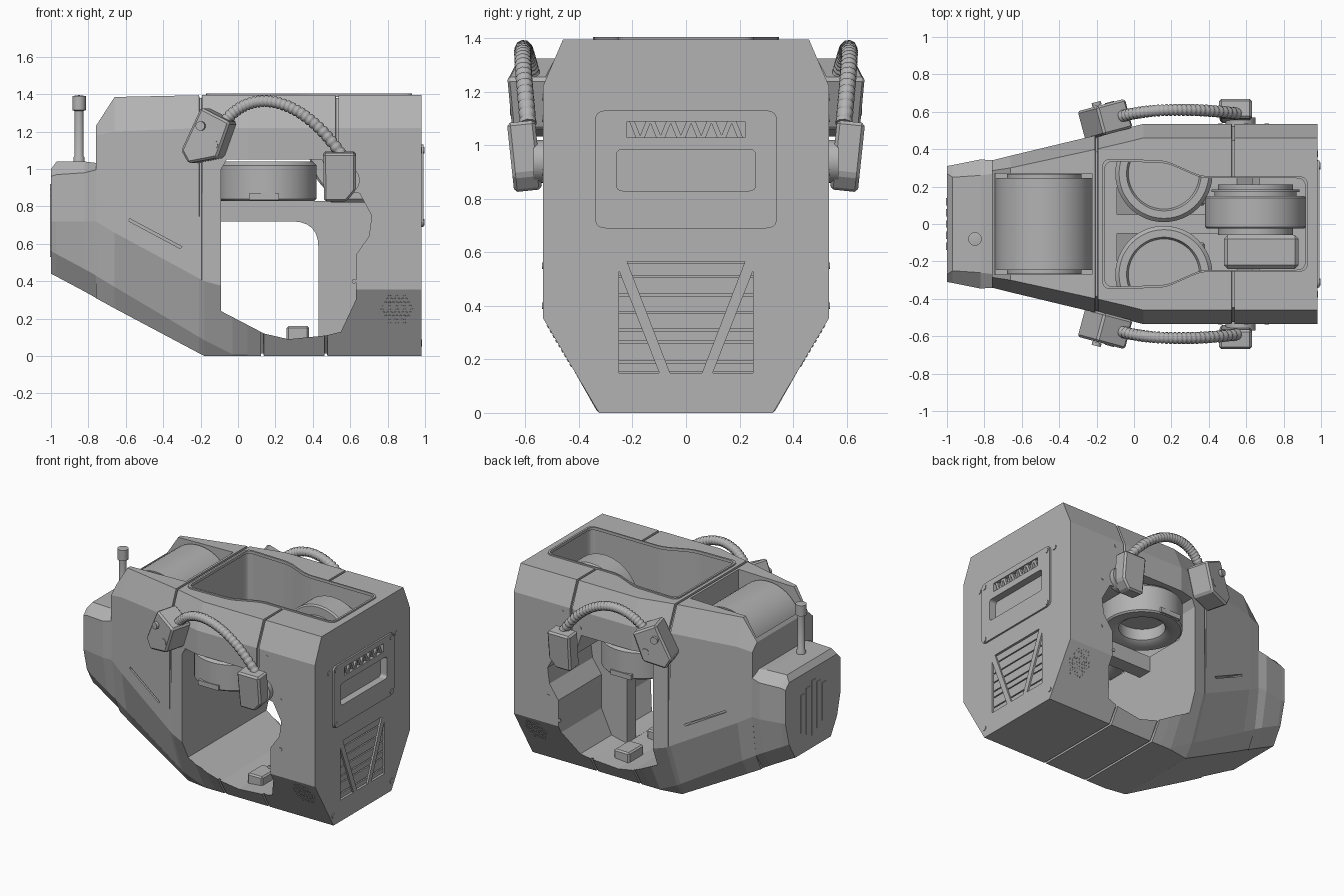
import bpy, bmesh, math
from mathutils import Vector, Matrix
from mathutils.geometry import interpolate_bezier

if "Cube" in bpy.data.objects:
    bpy.data.objects.remove(bpy.data.objects["Cube"], do_unlink=True)

grey = bpy.data.materials.new("painted grey")
grey.use_nodes = True
grey.diffuse_color = (0.45, 0.45, 0.45, 1)
grey.node_tree.nodes["Principled BSDF"].inputs["Base Color"].default_value = grey.diffuse_color


def activate(obj):
    bpy.ops.object.select_all(action="DESELECT")
    obj.select_set(True)
    bpy.context.view_layer.objects.active = obj


def finish(name, bm, smooth=False, mirror=False):
    bmesh.ops.recalc_face_normals(bm, faces=bm.faces)
    mesh = bpy.data.meshes.new(name)
    bm.to_mesh(mesh)
    bm.free()
    mesh.materials.append(grey)
    obj = bpy.data.objects.new(name, mesh)
    bpy.context.collection.objects.link(obj)
    activate(obj)
    if smooth:
        bpy.ops.object.shade_smooth_by_angle(angle=math.radians(35))
    if mirror:
        mod = obj.modifiers.new("mirror", "MIRROR")
        mod.use_axis = (False, True, False)
        bpy.ops.object.modifier_apply(modifier=mod.name)
    return obj


def place(axis, u, v, w):
    # u, v lie in the profile plane, w runs along the axis
    return {"x": Vector((w, u, v)), "y": Vector((u, w, v)), "z": Vector((u, v, w))}[axis]


def prism(name, pts, axis, a, b, mirror=False, matrix=None, bevel=0):
    bm = bmesh.new()
    rings = [[bm.verts.new(place(axis, u, v, w)) for u, v in pts] for w in (a, b)]
    for ring in rings:
        bm.faces.new(ring)
    for i in range(len(pts)):
        j = (i + 1) % len(pts)
        bm.faces.new((rings[0][i], rings[0][j], rings[1][j], rings[1][i]))
    if bevel:
        bmesh.ops.bevel(bm, geom=bm.edges[:], offset=bevel, segments=1, affect="EDGES")
    if matrix:
        bm.transform(matrix)
    return finish(name, bm, mirror=mirror)


def rect(u0, u1, v0, v1):
    return [(u0, v0), (u1, v0), (u1, v1), (u0, v1)]


def rounded(pts, radius, steps=6):
    # replace each corner with a short curve
    out = []
    for i, p in enumerate(pts):
        p, a, b = Vector(p), Vector(pts[i - 1]), Vector(pts[(i + 1) % len(pts)])
        d = min(radius, (a - p).length * 0.45, (b - p).length * 0.45)
        start, end = p + (a - p).normalized() * d, p + (b - p).normalized() * d
        for k in range(steps + 1):
            t = k / steps
            out.append(tuple(start * (1 - t) ** 2 + p * 2 * t * (1 - t) + end * t * t))
    return out


def lathe(name, profile, axis, centre, mirror=False, steps=48, matrix=None):
    # profile holds (radius, offset along the axis)
    bm = bmesh.new()
    verts = [bm.verts.new(place(axis, r, 0, w)) for r, w in profile]
    edges = [bm.edges.new(pair) for pair in zip(verts, verts[1:])]
    bmesh.ops.spin(bm, geom=verts + edges, cent=(0, 0, 0), axis=place(axis, 0, 0, 1),
                   angle=math.tau, steps=steps)
    bmesh.ops.remove_doubles(bm, verts=bm.verts[:], dist=0.0002)
    bm.transform(Matrix.Translation(centre) @ (matrix or Matrix()))
    return finish(name, bm, True, mirror)


def disc(name, radius, depth, axis, centre, mirror=False, steps=16, matrix=None):
    return lathe(name, [(0, -depth), (radius, -depth), (radius, depth), (0, depth)],
                 axis, centre, mirror, steps, matrix)


def loft(name, stations):
    # each station is x plus half a section from the bottom up
    bm = bmesh.new()
    rings = []
    for x, half in stations:
        loop = list(half) + [(-y, z) for y, z in reversed(half)]
        rings.append([bm.verts.new((x, y, z)) for y, z in loop])
    bm.faces.new(rings[0])
    bm.faces.new(rings[-1])
    n = len(rings[0])
    for r0, r1 in zip(rings, rings[1:]):
        for i in range(n):
            j = (i + 1) % n
            bm.faces.new((r0[i], r0[j], r1[j], r1[i]))
    return finish(name, bm)


def cut(target, cutter):
    cutter.hide_render = True
    activate(target)
    mod = target.modifiers.new("cut", "BOOLEAN")
    mod.operation, mod.solver, mod.object = "DIFFERENCE", "EXACT", cutter
    bpy.ops.object.modifier_apply(modifier=mod.name)
    bpy.data.objects.remove(cutter, do_unlink=True)


# Main hull: faceted loft with seam grooves
rear = [(.325, 0), (.331, .01), (.535, .355), (.535, 1.22), (.46, 1.395)]
sections = [
    (-.76, [(.24, .31), (.30, .43), (.34, .72), (.34, 1.18), (.285, 1.23)]),
    (-.66, [(.25, .255), (.31, .37), (.365, .66), (.365, 1.2), (.3, 1.385)]),
    (-.18, [(.30, 0), (.36, .085), (.48, .4), (.48, 1.22), (.405, 1.395)]),
    (-.03, [(.325, 0), (.335, .01), (.515, .36), (.515, 1.22), (.44, 1.395)]),
    (.05, rear), (.98, rear)]


def section_at(x):
    for (x0, s0), (x1, s1) in zip(sections, sections[1:]):
        if x0 <= x <= x1:
            t = (x - x0) / (x1 - x0)
            return [tuple(Vector(p).lerp(Vector(q), t)) for p, q in zip(s0, s1)]


stations = list(sections)
for x, top in ((-.2, True), (.13, False), (.47, False), (.53, True)):
    for dx, groove in ((-.008, 0), (-.006, .014), (.006, .014), (.008, 0)):
        s = section_at(x + dx)
        for i in ((3, 4) if top else (0, 1)):
            s[i] = (s[i][0] - groove, s[i][1] + (0 if i == 3 else -groove if top else groove))
        stations.append((x + dx, s))
hull = loft("hull", sorted(stations, key=lambda s: s[0]))

# Openings: top bay, side doorways, arch, roller slot, rear vents
bay = [(-.17, -.35), (.17, -.34), (.36, -.255), (.93, -.255),
       (.93, .255), (.36, .255), (.17, .34), (-.17, .35)]
bay = rounded(bay, .05)
sill = [(-.09, .24), (.14, .12), (.27, .09), (.47, .11)]
door = sill + [(.55, .13), (.63, .3), (.63, .54), (.7, .64), (.715, .75), (.65, .87),
               (.5, .9), (.45, 1.05), (-.06, 1.05), (-.09, 1.0)]
arch = sill[:-1] + [(.43, .105)] + rounded([(.43, .4), (.43, .72), (.1, .72)], .14)[7:14] + [(-.09, .72)]
cut(hull, prism("bay_cutter", bay, "z", .83, 1.6))
for s in (-1, 1):
    cut(hull, prism("door_cutter", door, "y", s * .05, s * .8))
    slit = [(-.58, .735), (-.3, .585), (-.31, .575), (-.585, .722)]
    cut(hull, prism("slit_cutter", slit, "y", s * .375, s * .6))
cut(hull, prism("arch_cutter", arch, "y", -.2, .2))
cut(hull, prism("slot_cutter", rect(-.745, -.225, -.27, .27), "z", .95, 1.6))
cut(hull, prism("vent_cutter", rect(-.25, .25, .15, .565), "x", .955, 1.1))

# Rim around the top bay
rim = prism("bay_rim", bay, "z", 1.385, 1.405)
inner = [(.38 + (u - .38) * .975, v * .96) for u, v in bay]
cut(rim, prism("rim_cutter", inner, "z", 1.3, 1.5))

# Nose block with end grille
loft("nose", [
    (-1, [(.2, .44), (.27, .56), (.31, .72), (.31, .96), (.27, 1.0)]),
    (-.97, [(.2, .425), (.28, .545), (.315, .72), (.315, .97), (.25, 1.04)]),
    (-.82, [(.22, .345), (.3, .465), (.345, .72), (.345, .98), (.26, 1.04)]),
    (-.74, [(.22, .3), (.3, .42), (.34, .72), (.34, 1.0), (.27, 1.03)])])
for y in (-.12, -.06, 0, .06, .12):
    drop = abs(y) * .5
    prism("nose_slat", rect(y - .02, y + .02, .53 + drop, .92 - drop), "x", -1.005, -.99)

# Antenna
lathe("antenna", [(0, 1.0), (.03, 1.0), (.03, 1.06), (.024, 1.07), (.024, 1.31),
                  (.036, 1.315), (.036, 1.39), (0, 1.395)], "z", (-.85, -.08, 0), steps=20)

# Roller in the front slot and its side cheeks
disc("front_roller", .26, .245, "y", (-.48, 0, 1.125), steps=64)
disc("roller_cheek", .2, .268, "y", (-.48, 0, 1.125), steps=48)

# Hollow drums hanging in the doorways
lathe("door_drum", [(0, .93), (.15, .93), (.15, .85), (.18, .83), (.25, .83), (.26, .84), (.26, 1.02),
                    (.24, 1.04), (.2, 1.04), (.19, 1.02), (0, 1.02)], "z", (.16, .27, 0), mirror=True)
prism("drum_latch", rect(.06, .22, .835, .87), "y", .5, .535, mirror=True)

# Rear wheel in the top bay
lathe("bay_wheel", [(0, -.06), (.2, -.06), (.2, -.025), (.26, -.025), (.27, -.015), (.27, .14), (.26, .15),
                    (.22, .15), (.22, .17), (.235, .17), (.235, .185), (.2, .185), (.2, .21), (0, .21)],
      "y", (.65, 0, 1.09), steps=64)
prism("wheel_bracket", rect(.48, .88, -.24, -.06), "z", .82, .95, bevel=.02)

# Floor steps inside the doorways
for x in (-.02, .32):
    prism("floor_step", rect(x - .06, x + .06, .1, .27), "z", .08, .16, mirror=True, bevel=.01)

# Rear hatch with recessed handle and slotted strip
hatch = prism("rear_hatch", rounded(rect(-.34, .34, .69, 1.13), .04), "x", .97, .992)
handle = rounded(rect(-.26, .26, .83, .985), .025)
for part in (hatch, hull):
    cut(part, prism("handle_cutter", handle, "x", .94, 1.1))
    cut(part, prism("strip_cutter", rect(-.22, .22, 1.03, 1.09), "x", .965, 1.1))
for i in range(-5, 6):
    lean = -.012 if i % 2 else .012
    y = i * .038
    prism("strip_tooth", [(y - lean - .01, 1.03), (y - lean + .01, 1.03), (y + lean + .01, 1.09),
                          (y + lean - .01, 1.09)], "x", .96, .985)

# Rear vent louvres and diagonal braces
levels = [.15, .19, .265, .31, .375, .44, .51, .565]
for low, high in zip(levels, levels[1:]):
    prism("vent_louvre", rect(-.25, .25, low + .004, high - .004), "x", .95, .968)
prism("vent_brace", [(.06, .15), (.1, .15), (.25, .53), (.25, .565), (.22, .565)],
      "x", .95, .98, matrix=Matrix(), mirror=True)

# Fasteners on the rear and sides
for y, z, x in ((.31, .715, .992), (.31, 1.1, .992), (.375, 1.1, .98), (.325, .07, .98)):
    disc("rear_bolt", .018, .005, "x", (x, y, z), mirror=True)
for x, z in ((.46, 1.1), (.6, 1.18), (.71, .9), (.71, .55), (.62, .4)):
    disc("side_bolt", .012, .003, "y", (x, .535, z), mirror=True)

# Speaker dots on the lower chamfer
tilt = Matrix.Rotation(-math.atan2(.21, .355), 4, "X")
for row in range(-4, 5):
    for col in range(-4, 5):
        u, v = (col + row % 2 / 2) * .02, row * .018
        if math.hypot(u, v) < .085:
            z = .25 + v
            disc("speaker_dot", .007, .003, "y", (.85 + u, .325 + z * .21 / .355, z), True, 6, tilt)

# Hose couplings
turn = Matrix.Translation((-.15, .56, 0)) @ Matrix.Rotation(math.radians(15), 4, "Z") @ Matrix.Translation((.15, -.56, 0))
prism("front_coupling", [(-.18, 1.33), (-.02, 1.25), (-.09, 1.06), (-.25, 1.03), (-.29, 1.1)],
      "y", .48, .64, mirror=True, matrix=turn, bevel=.012)
for x, z in ((-.2, 1.23), (-.13, 1.13)):
    disc("coupling_stud", .025, .01, "y", (x, .642, z), mirror=True, matrix=turn.to_3x3().to_4x4())
lean = Matrix.Translation((0, .6, .95)) @ Matrix.Rotation(math.radians(-6), 4, "X") @ Matrix.Translation((0, -.6, -.95))
prism("rear_coupling", [(.455, 1.09), (.63, 1.09), (.63, .89), (.58, .83), (.46, .83)],
      "y", .55, .655, mirror=True, matrix=lean, bevel=.012)
disc("coupling_flange", .08, .03, "y", (.57, .54, .94), mirror=True, steps=32)

# Ribbed hoses
for s in (-1, 1):
    ends = [Vector(p) for p in ((-.08, s * .57, 1.24), (.06, s * .62, 1.44),
                                (.33, s * .62, 1.4), (.55, s * .59, 1.08))]
    path = interpolate_bezier(*ends, 120)
    curve = bpy.data.curves.new("ribbed_hose", "CURVE")
    curve.dimensions = "3D"
    curve.bevel_depth, curve.bevel_resolution, curve.use_fill_caps = .032, 3, True
    spline = curve.splines.new("POLY")
    spline.points.add(len(path) - 1)
    for i, (point, p) in enumerate(zip(spline.points, path)):
        point.co = (*p, 1)
        point.radius = .8 if i % 4 == 0 else 1
    curve.materials.append(grey)
    hose = bpy.data.objects.new("ribbed_hose", curve)
    bpy.context.collection.objects.link(hose)
    activate(hose)
    bpy.ops.object.convert(target="MESH")
